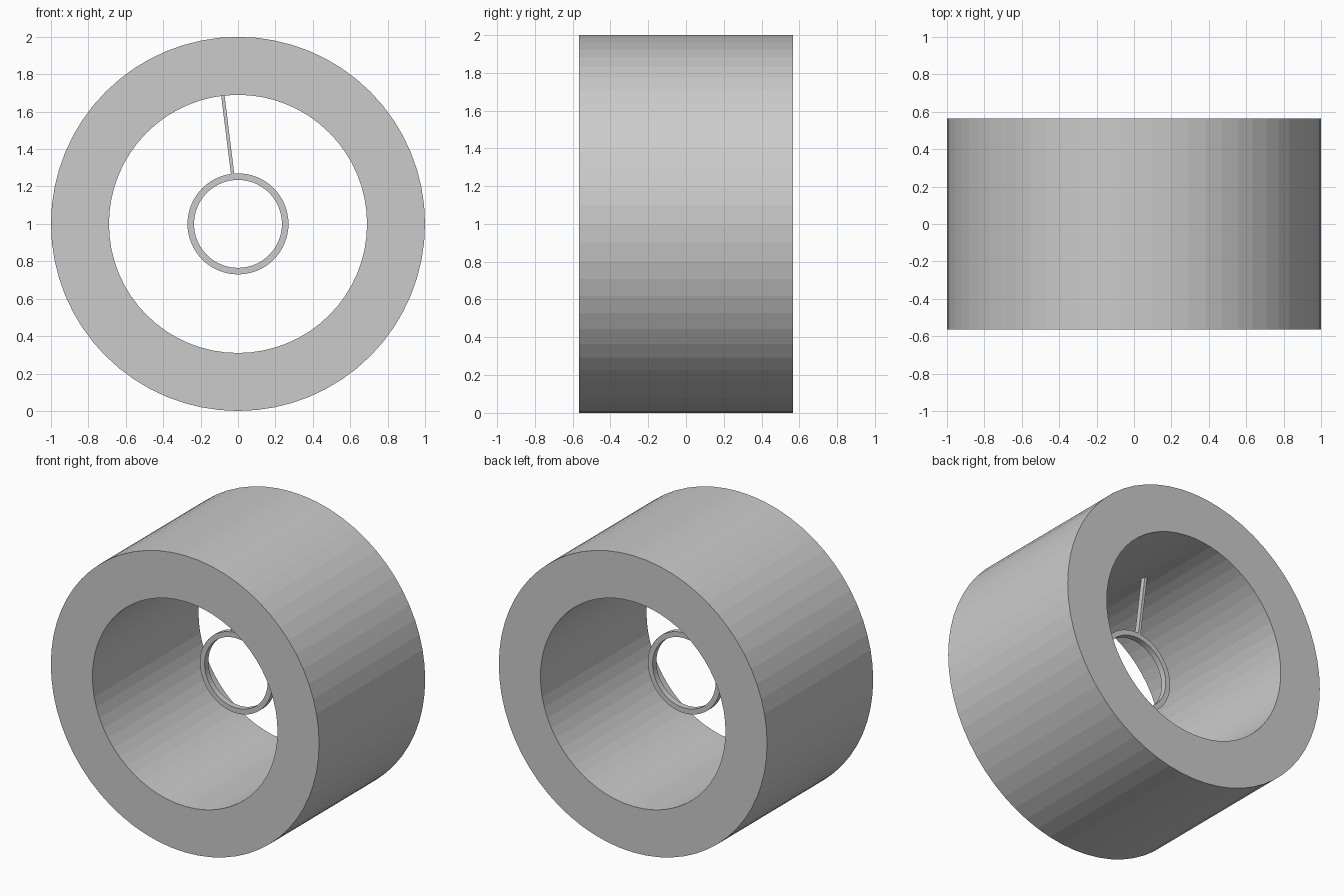
import bpy, bmesh, math
from mathutils import Vector

cube = bpy.data.objects.get("Cube")
if cube:
    bpy.data.objects.remove(cube, do_unlink=True)

CENTRE = Vector((0, 0, 1))
SEGMENTS = 64

# Single plain grey
grey = bpy.data.materials.new("plain_grey")
grey.use_nodes = True
colour = (0.6, 0.6, 0.6, 1)
grey.diffuse_color = colour
grey.node_tree.nodes["Principled BSDF"].inputs["Base Color"].default_value = colour


def finish(name, bm):
    bmesh.ops.recalc_face_normals(bm, faces=bm.faces)
    mesh = bpy.data.meshes.new(name)
    bm.to_mesh(mesh)
    bm.free()
    mesh.materials.append(grey)
    obj = bpy.data.objects.new(name, mesh)
    bpy.context.collection.objects.link(obj)
    return obj


def tube(name, outer, inner, depth):
    """Spin a rectangular section around the y axis."""
    bm = bmesh.new()
    h = depth / 2
    section = [bm.verts.new(CENTRE + Vector((0, y, r)))
               for r, y in ((outer, -h), (outer, h), (inner, h), (inner, -h))]
    edges = [bm.edges.new((section[i], section[(i + 1) % 4])) for i in range(4)]
    bmesh.ops.spin(bm, geom=section + edges, cent=CENTRE, axis=(0, 1, 0),
                   angle=math.tau, steps=SEGMENTS, use_merge=True)
    bmesh.ops.remove_doubles(bm, verts=bm.verts, dist=0.0001)
    return finish(name, bm)


def bar(name, start, end, width, depth):
    """Square bar running between two points in the xz plane."""
    bm = bmesh.new()
    bmesh.ops.create_cube(bm, size=1)
    along = end - start
    bmesh.ops.scale(bm, vec=(width, depth, along.length), verts=bm.verts)
    obj = finish(name, bm)
    obj.location = (start + end) / 2
    obj.rotation_euler.y = math.atan2(along.x, along.z)
    return obj


# Thick outer drum, thin hub ring at mid depth, and the single spoke joining them
tube("outer_drum", 1.0, 0.69, 1.13)
tube("hub_ring", 0.27, 0.235, 0.04)
bar("spoke", Vector((-0.028, 0, 1.26)), Vector((-0.082, 0, 1.695)), 0.018, 0.035)
